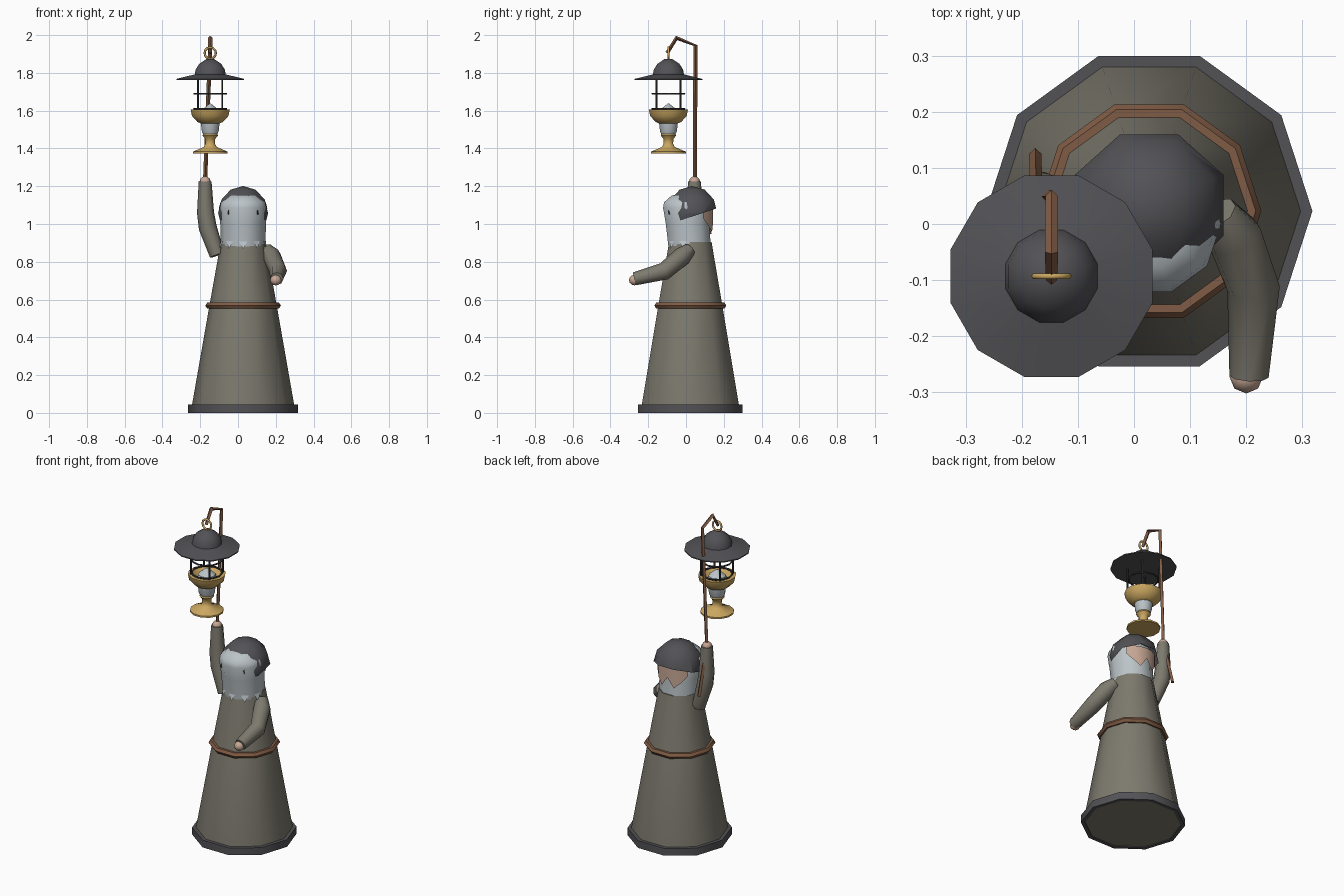
import bpy, bmesh, math
from mathutils import Vector, Matrix

if "Cube" in bpy.data.objects:
    bpy.data.objects.remove(bpy.data.objects["Cube"])

def mat(name, c):
    m = bpy.data.materials.new(name)
    m.diffuse_color = (*c, 1)
    m.use_nodes = True
    m.node_tree.nodes["Principled BSDF"].inputs["Base Color"].default_value = m.diffuse_color
    return m

ROBE = mat("robe grey green", (.205, .195, .156))
DARK = mat("charcoal", (.085, .085, .094))
BROWN = mat("brown wood", (.215, .105, .058))
BEARD = mat("pale grey", (.50, .55, .58))
SKIN = mat("skin", (.58, .39, .30))
GOLD = mat("brass", (.60, .39, .12))
IRON = mat("dark iron", (.035, .035, .04))

def finish(name, bm, m, angle=40):
    bmesh.ops.recalc_face_normals(bm, faces=bm.faces)
    me = bpy.data.meshes.new(name)
    bm.to_mesh(me)
    bm.free()
    me.materials.append(m)
    me.shade_smooth()
    me.set_sharp_from_angle(angle=math.radians(angle))
    ob = bpy.data.objects.new(name, me)
    bpy.context.collection.objects.link(ob)
    return ob

def skin_rings(bm, rings, closed=False, caps=True):
    n = len(rings[0])
    pairs = list(zip(rings, rings[1:])) + ([(rings[-1], rings[0])] if closed else [])
    for a, b in pairs:
        for i in range(n):
            bm.faces.new((a[i], a[(i + 1) % n], b[(i + 1) % n], b[i]))
    if caps and not closed:
        bm.faces.new(rings[0][::-1])
        bm.faces.new(rings[-1])

def lathe(name, profile, c, m, n=10, phase=0, closed=False, caps=True, lean=0, angle=40):
    """Turn (radius, z) points round a vertical axis at c; lean shifts y per unit of height."""
    bm = bmesh.new()
    z0 = profile[0][1]
    rings = []
    for r, z in profile:
        ring = []
        for i in range(n):
            a = math.radians(phase) + math.tau * i / n
            ring.append(bm.verts.new((c[0] + r * math.cos(a),
                                      c[1] + r * math.sin(a) + lean * (z - z0), z)))
        rings.append(ring)
    skin_rings(bm, rings, closed, caps)
    return finish(name, bm, m, angle)

def tube(name, pts, radii, m, n=6, angle=40):
    """Sweep a polygon along a path."""
    bm = bmesh.new()
    pts = [Vector(p) for p in pts]
    rings = []
    for k, p in enumerate(pts):
        t = (pts[min(k + 1, len(pts) - 1)] - pts[max(k - 1, 0)]).normalized()
        u = t.cross(Vector((1, 0, 0))).normalized()
        v = t.cross(u)
        rings.append([bm.verts.new(p + radii[k] * (u * math.cos(math.tau * i / n)
                      + v * math.sin(math.tau * i / n))) for i in range(n)])
    skin_rings(bm, rings)
    return finish(name, bm, m, angle)

def ball(name, c, r, m):
    bm = bmesh.new()
    bmesh.ops.create_uvsphere(bm, u_segments=8, v_segments=6, radius=1)
    bmesh.ops.transform(bm, matrix=Matrix.Translation(c) @ Matrix.Diagonal((*r, 1)), verts=bm.verts)
    return finish(name, bm, m, 50)

def ring(name, c, R, r, m, n=12, upright=False):
    ob = lathe(name, [(R + r * math.cos(math.tau * i / 6), r * math.sin(math.tau * i / 6))
                      for i in range(6)], (0, 0), m, n, closed=True, angle=65)
    if upright:
        ob.data.transform(Matrix.Rotation(math.pi / 2, 4, 'X'))
    ob.data.transform(Matrix.Translation(c))
    return ob

# Robe, hem and belt
B = (.027, .023)
lathe("robe", [(.27, .004), (.27, .045), (.178, .57), (.118, .905)], B, ROBE)
lathe("hem", [(.268, 0), (.291, 0), (.291, .045), (.268, .045)], B, DARK, closed=True)
lathe("belt", [(.172, .552), (.19, .552), (.2, .568), (.19, .584), (.172, .584)], B, BROWN, closed=True)

# Bearded head, with pointed beard tips hanging over the robe
lathe("beard_head", [(.118, .88), (.121, 1.0), (.128, 1.085), (.12, 1.115), (.075, 1.15), (.02, 1.16)],
      (.027, .019), BEARD, lean=-.09)
bm = bmesh.new()
for a in (-126, -90, -54, -18, -162):
    p = []
    for da, r, z in ((-11, .121, .91), (11, .121, .91), (0, .129, .868)):
        t = math.radians(a + da)
        p.append(bm.verts.new((B[0] + r * math.cos(t), B[1] + r * math.sin(t), z)))
    bm.faces.new(p)
finish("beard_tips", bm, BEARD)

# Eyes
for s in (-1, 1):
    tube("eye", [(.027 + s * .079, -.088, 1.05), (.027 + s * .075, -.091, 1.073)], [.005, .005], IRON, 4)

# Bare nape with a zigzag lower edge
bm = bmesh.new()
prev = None
for i, z in enumerate((1.03, .99, .955, 1.015, .955, .99, 1.03)):
    a = math.radians(36 + 18 * i)
    x, y = .027 + .129 * math.cos(a), .015 + .129 * math.sin(a)
    cur = (bm.verts.new((x, y, 1.08)), bm.verts.new((x, y, z)))
    if prev:
        bm.faces.new((prev[0], cur[0], cur[1], prev[1]))
    prev = cur
finish("nape", bm, SKIN)

# Cap: faceted dome trimmed below and open over the face
bm = bmesh.new()
bmesh.ops.create_uvsphere(bm, u_segments=8, v_segments=6, radius=.143)
bmesh.ops.transform(bm, matrix=Matrix.Translation((.027, .033, 1.058)) @ Matrix.Rotation(math.pi / 8, 4, 'Z'),
                    verts=bm.verts)
for co, no in (((0, .155, 1.08), (0, .33, -1)), ((0, -.055, 1.05), (0, -1, -.1))):
    bmesh.ops.bisect_plane(bm, geom=bm.verts[:] + bm.edges[:] + bm.faces[:], plane_co=co,
                           plane_no=no, clear_outer=True)
finish("cap", bm, DARK, 50)

# Arms and hands
tube("lowered_sleeve", [(.15, .02, .865), (.178, -.02, .83), (.213, -.115, .75), (.205, -.272, .71)],
     [.035, .05, .047, .035], ROBE, 8, 60)
ball("lowered_hand", (.2, -.272, .703), (.03, .03, .028), SKIN)
tube("raised_sleeve", [(-.11, .03, .835), (-.16, .045, .98), (-.172, .045, 1.06), (-.174, .045, 1.225)],
     [.04, .048, .045, .034], ROBE, 8, 60)
ball("raised_hand", (-.174, .045, 1.225), (.029, .029, .028), SKIN)

# Hooked pole
LX, LY = -.147, -.093
tube("pole", [(-.176, .125, .945), (-.174, .047, 1.235), (LX, .05, 1.945), (LX, -.05, 1.985), (LX, -.1, 1.905)],
     [.011, .011, .011, .012, .01], BROWN, 4, 30)

# Lantern
L = (LX, LY)
ring("lantern_hook_ring", (LX, LY, 1.905), .03, .006, GOLD, 12, True)
lathe("lantern_hat", [(.186, 1.762), (.186, 1.768), (.085, 1.792), (.08, 1.818), (.06, 1.848), (.022, 1.873)],
      L, DARK, 12, 15)
for z in (1.69, 1.61):
    ring("cage_ring", (LX, LY, z), .085, .005, IRON)
for i in range(4):
    a = math.pi / 4 + i * math.pi / 2
    x, y = LX + .09 * math.cos(a), LY + .09 * math.sin(a)
    tube("cage_post", [(x, y, 1.59), (x, y, 1.775)], [.006, .006], IRON)
lathe("lantern_bowl", [(.045, 1.53), (.07, 1.54), (.1, 1.572), (.107, 1.605), (.085, 1.605), (.06, 1.575)],
      L, GOLD, 12, 15)
lathe("lantern_light", [(.055, 1.57), (.05, 1.6), (.004, 1.637)], L, BEARD, 8)
lathe("lantern_glass", [(.035, 1.468), (.046, 1.49), (.052, 1.54)], L, BEARD, 12, 15)
lathe("lantern_foot", [(.095, 1.373), (.095, 1.383), (.035, 1.408), (.026, 1.425), (.027, 1.45),
                       (.042, 1.468), (.038, 1.48)], L, GOLD, 12, 15)
